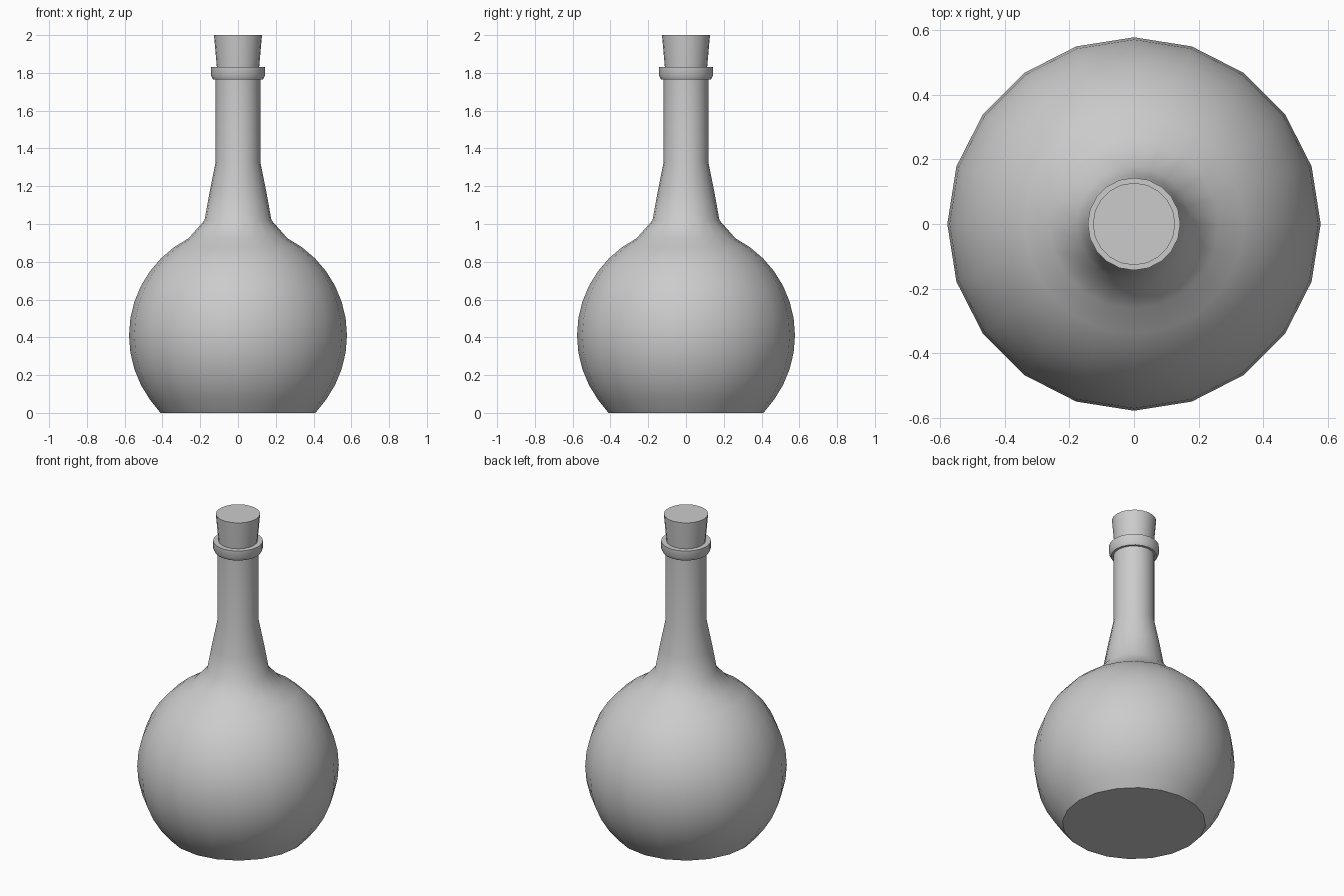
import bpy, bmesh
from math import sin, cos, pi, radians

if "Cube" in bpy.data.objects:
    bpy.data.objects.remove(bpy.data.objects["Cube"])

SIDES = 20


def lathe(name, profile, cap_top=False):
    """Revolve (radius, height) points around z, capping the bottom and optionally the top."""
    bm = bmesh.new()
    rings = [[bm.verts.new((r * cos(2 * pi * i / SIDES), r * sin(2 * pi * i / SIDES), z))
              for i in range(SIDES)] for r, z in profile]
    for low, high in zip(rings, rings[1:]):
        for i in range(SIDES):
            j = (i + 1) % SIDES
            bm.faces.new((low[i], low[j], high[j], high[i]))
    bm.faces.new(rings[0][::-1])
    if cap_top:
        bm.faces.new(rings[-1])
    mesh = bpy.data.meshes.new(name)
    bm.to_mesh(mesh)
    bm.free()
    obj = bpy.data.objects.new(name, mesh)
    bpy.context.collection.objects.link(obj)
    bpy.ops.object.select_all(action='DESELECT')
    obj.select_set(True)
    bpy.context.view_layer.objects.active = obj
    bpy.ops.object.shade_smooth_by_angle(angle=radians(40))
    return obj


# Round belly, cut flat at the base
radius, centre = 0.577, 0.41
belly = [(radius * cos(radians(a)), centre + radius * sin(radians(a)))
         for a in range(-45, 64, 9)]
belly[0] = (0.41, 0)

# Shoulder and neck continue from the belly
neck = [(0.177, 1.02), (0.152, 1.16), (0.118, 1.33), (0.118, 1.765)]
lathe("bottle", belly + neck)

# Lip ring with a bevelled underside and an open mouth
lathe("lip", [(0.118, 1.765), (0.132, 1.765), (0.143, 1.785), (0.143, 1.83),
              (0.111, 1.83), (0.108, 1.78)])

# Tapered stopper
lathe("cork", [(0.106, 1.77), (0.112, 1.83), (0.127, 2.0)], cap_top=True)
